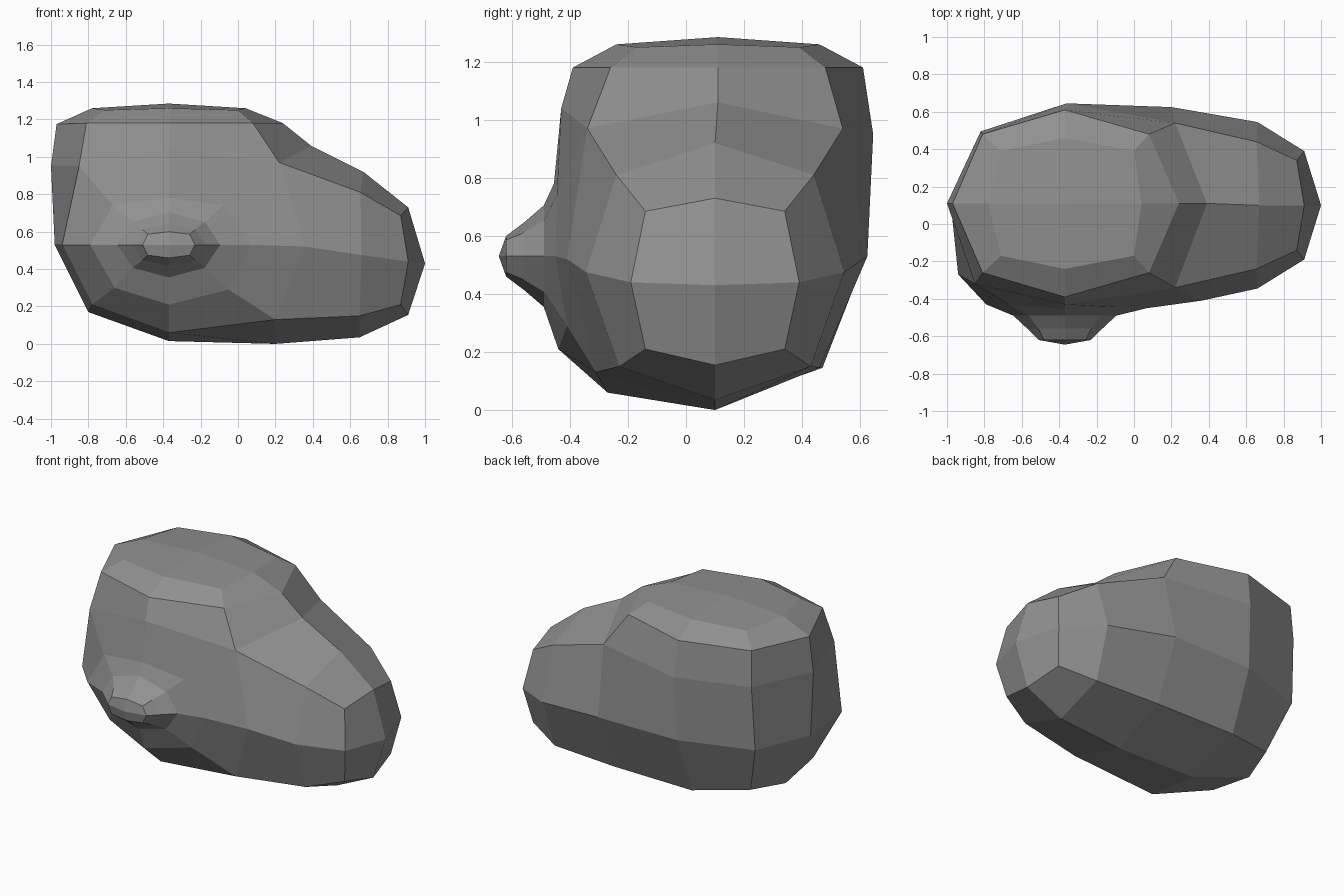
import bpy, bmesh, math

if "Cube" in bpy.data.objects:
    bpy.data.objects.remove(bpy.data.objects["Cube"])

bm = bmesh.new()


def face(pts):
    bm.faces.new([bm.verts.new(p) for p in pts])


def strip(a, b, closed=True):
    n = len(a)
    for i in range(n if closed else n - 1):
        j = (i + 1) % n
        face([a[i], a[j], b[j], b[i]])


def fan(ring, centre):
    # four quads meeting at the centre of an eight-sided ring
    for i in range(1, 8, 2):
        face([ring[i - 1], ring[i], ring[(i + 1) % 8], centre])


def mirrored(half, c):
    return half + [(x, 2 * c - y, z) for x, y, z in half[3:0:-1]]


def snout_ring(y, rx, rz, zc=.53, k=.7):
    ring = []
    for i in range(8):
        s = k / math.sin(math.pi / 4) if i % 2 else 1
        a = i * math.pi / 4
        ring.append((-.37 + s * rx * math.sin(a), y, zc + s * rz * math.cos(a)))
    return ring


# Raised top, from crown down to shoulder: right, front, left, back
crown = mirrored([(.04, .11, 1.26), (0, -.17, 1.25), (-.37, -.24, 1.26),
                  (-.71, -.17, 1.25), (-.78, .11, 1.26)], .11)
brow = mirrored([(.24, .11, 1.18), (.08, -.26, 1.18), (-.37, -.39, 1.18),
                 (-.81, -.26, 1.18), (-.97, .11, 1.175)], .11)
shoulder = mirrored([(.39, .11, 1.06), (.22, -.34, .97), (-.37, -.43, 1.04),
                     (-.85, -.32, .95), (-1, .11, .95)], .10)
shoulder[5:7] = [(-.82, .495, .95), (-.36, .645, .95)]
fan(crown, (-.37, .11, 1.285))
strip(crown, brow)
strip(brow, shoulder)

# Body stretching right: top, front, bottom, back
waist = mirrored([shoulder[0], shoulder[1], (.36, -.41, .52),
                  (.2, -.31, .13), (.2, .1, 0)], .10)
waist[5:8] = [(.2, .46, .145), (.2, .625, .53), shoulder[7]]
hip = mirrored([(.67, .1, .92), (.655, -.24, .81), (.66, -.345, .475),
                (.65, -.23, .15), (.65, .1, .035)], .10)
rump = mirrored([(.91, .1, .73), (.87, -.14, .685), (.91, -.19, .44),
                 (.87, -.14, .21), (.91, .1, .155)], .10)
strip(waist, hip)
strip(hip, rump)
fan(rump, (1, .1, .43))

# Left and back walls
middle = [(-.94, -.27, .53), (-.98, .11, .53), (-.83, .47, .53),
          (-.37, .62, .53), waist[6]]
lower = [(-.78, -.2, .21), (-.8, .11, .17), (-.72, .36, .2),
         (-.37, .47, .145), waist[5]]
strip(shoulder[3:8], middle, False)
strip(middle, lower, False)

# Underside
chin = (-.37, -.27, .06)
rows = [[lower[0], chin, waist[3]],
        [lower[1], (-.37, .1, .015), waist[4]],
        [lower[2], lower[3], lower[4]]]
strip(rows[0], rows[1], False)
strip(rows[1], rows[2], False)

# Front panel narrowing into the snout: clockwise from the top
border = [shoulder[2], shoulder[1], waist[2], waist[3], chin,
          lower[0], middle[0], shoulder[3]]
cheek = [(-.37, -.455, .78), (-.08, -.445, .74), (.07, -.45, .53),
         (-.05, -.41, .29), (-.37, -.44, .21), (-.66, -.385, .3),
         (-.79, -.43, .53), (-.67, -.43, .74)]
snout = [border, cheek, snout_ring(-.49, .275, .175), snout_ring(-.56, .2, .115),
         snout_ring(-.62, .14, .07, k=.8)]
for a, b in zip(snout, snout[1:]):
    strip(a, b)
fan(snout[-1], (-.37, -.645, .53))

bmesh.ops.remove_doubles(bm, verts=bm.verts, dist=.001)
bmesh.ops.recalc_face_normals(bm, faces=bm.faces)
mesh = bpy.data.meshes.new("lumpy_body")
bm.to_mesh(mesh)
bm.free()

# Dark grey surface
dark = bpy.data.materials.new("dark_grey")
dark.diffuse_color = (.28, .28, .28, 1)
dark.use_nodes = True
dark.node_tree.nodes["Principled BSDF"].inputs["Base Color"].default_value = dark.diffuse_color
mesh.materials.append(dark)
body = bpy.data.objects.new("lumpy_body", mesh)
bpy.context.collection.objects.link(body)
